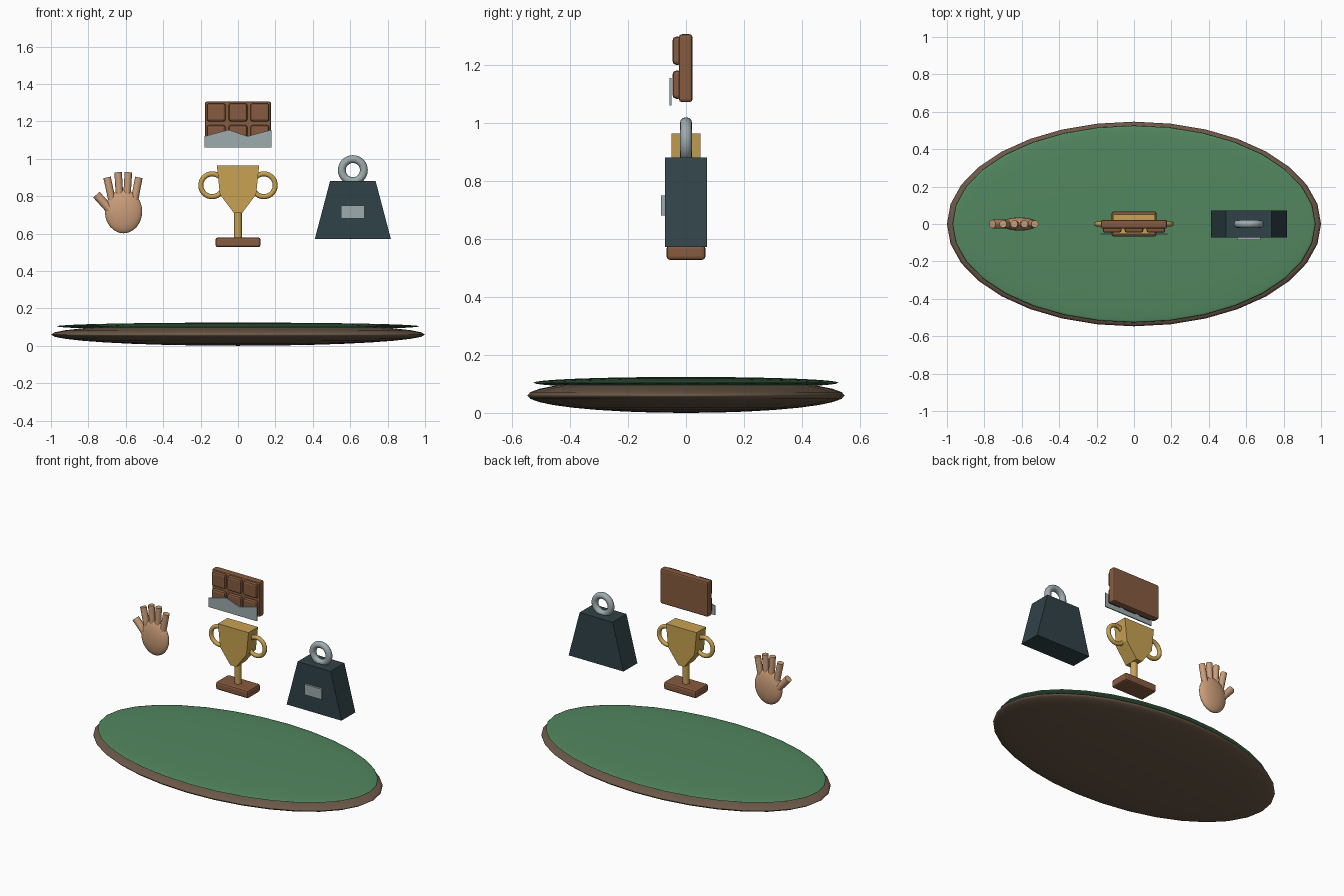
import bpy, bmesh, math
from mathutils import Vector

if "Cube" in bpy.data.objects:
    bpy.data.objects.remove(bpy.data.objects["Cube"])


def material(name, r, g, b):
    m = bpy.data.materials.new(name)
    m.diffuse_color = (r, g, b, 1)
    m.use_nodes = True
    m.node_tree.nodes["Principled BSDF"].inputs["Base Color"].default_value = m.diffuse_color
    return m


WOOD = material("dark_wood", 0.15, 0.10, 0.065)
FELT = material("green_felt", 0.085, 0.24, 0.115)
SKIN = material("skin", 0.60, 0.34, 0.19)
GOLD = material("gold", 0.58, 0.36, 0.085)
CHOC = material("chocolate", 0.24, 0.105, 0.05)
IRON = material("iron", 0.03, 0.055, 0.065)
STEEL = material("steel", 0.34, 0.41, 0.42)


def finish(ob, name, mat, bevel=0, smooth=True):
    ob.name = name
    ob.data.materials.append(mat)
    if bevel:
        mod = ob.modifiers.new("bevel", 'BEVEL')
        mod.width, mod.segments = bevel, 2
    if smooth:
        bpy.ops.object.select_all(action='DESELECT')
        ob.select_set(True)
        bpy.context.view_layer.objects.active = ob
        bpy.ops.object.shade_smooth_by_angle(angle=math.radians(35))
    return ob


def ellipsoid(name, loc, radii, mat, segs=32, rings=16):
    bpy.ops.mesh.primitive_uv_sphere_add(segments=segs, ring_count=rings, location=loc)
    ob = bpy.context.object
    ob.scale = radii
    return finish(ob, name, mat)


def box(name, loc, size, mat, bevel=0):
    bpy.ops.mesh.primitive_cube_add(size=1, location=loc)
    ob = bpy.context.object
    ob.scale = size
    bpy.ops.object.transform_apply(location=False, rotation=False, scale=True)
    return finish(ob, name, mat, bevel, smooth=False)


def rod(name, a, b, radius, mat, sides=12):
    a, b = Vector(a), Vector(b)
    d = b - a
    bpy.ops.mesh.primitive_cylinder_add(vertices=sides, radius=radius, depth=d.length,
                                        location=(a + b) / 2)
    ob = bpy.context.object
    ob.rotation_euler = d.to_track_quat('Z', 'Y').to_euler()
    return finish(ob, name, mat)


def ring(name, loc, major, minor, mat):
    bpy.ops.mesh.primitive_torus_add(location=loc, rotation=(math.pi / 2, 0, 0),
                                     major_radius=major, minor_radius=minor,
                                     major_segments=32, minor_segments=12)
    return finish(bpy.context.object, name, mat)


def prism(name, outline, y0, y1, mat, bevel=0):
    """Extrude an x-z outline from y0 to y1."""
    bm = bmesh.new()
    face = bm.faces.new([bm.verts.new((x, y0, z)) for x, z in outline])
    out = bmesh.ops.extrude_face_region(bm, geom=[face])
    moved = [v for v in out["geom"] if isinstance(v, bmesh.types.BMVert)]
    bmesh.ops.translate(bm, verts=moved, vec=(0, y1 - y0, 0))
    bmesh.ops.recalc_face_normals(bm, faces=bm.faces)
    me = bpy.data.meshes.new(name)
    bm.to_mesh(me)
    bm.free()
    ob = bpy.data.objects.new(name, me)
    bpy.context.collection.objects.link(ob)
    return finish(ob, name, mat, bevel, smooth=False)


# Oval table
ellipsoid("table_base", (0, 0, 0.06), (1.0, 0.547, 0.06), WOOD)
ellipsoid("table_felt", (0, 0, 0.104), (0.97, 0.526, 0.02), FELT)

# Open hand
ellipsoid("palm", (-0.612, 0, 0.718), (0.1, 0.035, 0.117), SKIN, 24, 12)
fingers = [("finger_1", -0.672, 0.77, -0.70, 0.90), ("finger_2", -0.632, 0.78, -0.641, 0.928),
           ("finger_3", -0.595, 0.78, -0.586, 0.928), ("finger_4", -0.555, 0.77, -0.53, 0.90)]
for name, x0, z0, x1, z1 in fingers:
    rod(name, (x0, 0, z0), (x1, 0, z1), 0.02, SKIN)
rod("thumb", (-0.66, 0, 0.70), (-0.757, 0, 0.808), 0.023, SKIN)

# Trophy
half = [(0.113, 0.963), (0.097, 0.81), (0.022, 0.71)]
prism("trophy_cup", half + [(-x, z) for x, z in reversed(half)], -0.05, 0.05, GOLD)
for side, s in (("left", -1), ("right", 1)):
    ring("trophy_handle_" + side, (s * 0.138, 0, 0.858), 0.061, 0.0135, GOLD)
rod("trophy_stem", (0, 0, 0.57), (0, 0, 0.73), 0.022, GOLD, 16)
box("trophy_base", (0, 0, 0.553), (0.24, 0.134, 0.052), CHOC, 0.012)

# Chocolate bar with torn wrapper
box("bar_slab", (0, -0.001, 1.188), (0.354, 0.047, 0.234), CHOC, 0.01)
for row, z in enumerate((1.248, 1.131)):
    for col in range(3):
        box(f"bar_square_{row}_{col}", ((col - 1) * 0.117, -0.03, z),
            (0.1, 0.032, 0.097), CHOC, 0.012)
torn = [(-0.18, 1.06), (0.18, 1.06), (0.18, 1.155), (0.05, 1.12), (-0.05, 1.155), (-0.18, 1.12)]
prism("bar_wrapper", torn, -0.057, -0.05, STEEL)

# Gym weight
X = 0.614
prism("weight_body", [(X - 0.203, 0.572), (X + 0.203, 0.572), (X + 0.122, 0.88),
                      (X - 0.122, 0.88)], -0.073, 0.073, IRON)
ring("weight_ring", (X, 0, 0.939), 0.059, 0.021, STEEL)
box("weight_plate", (X, -0.079, 0.715), (0.125, 0.014, 0.07), STEEL)
